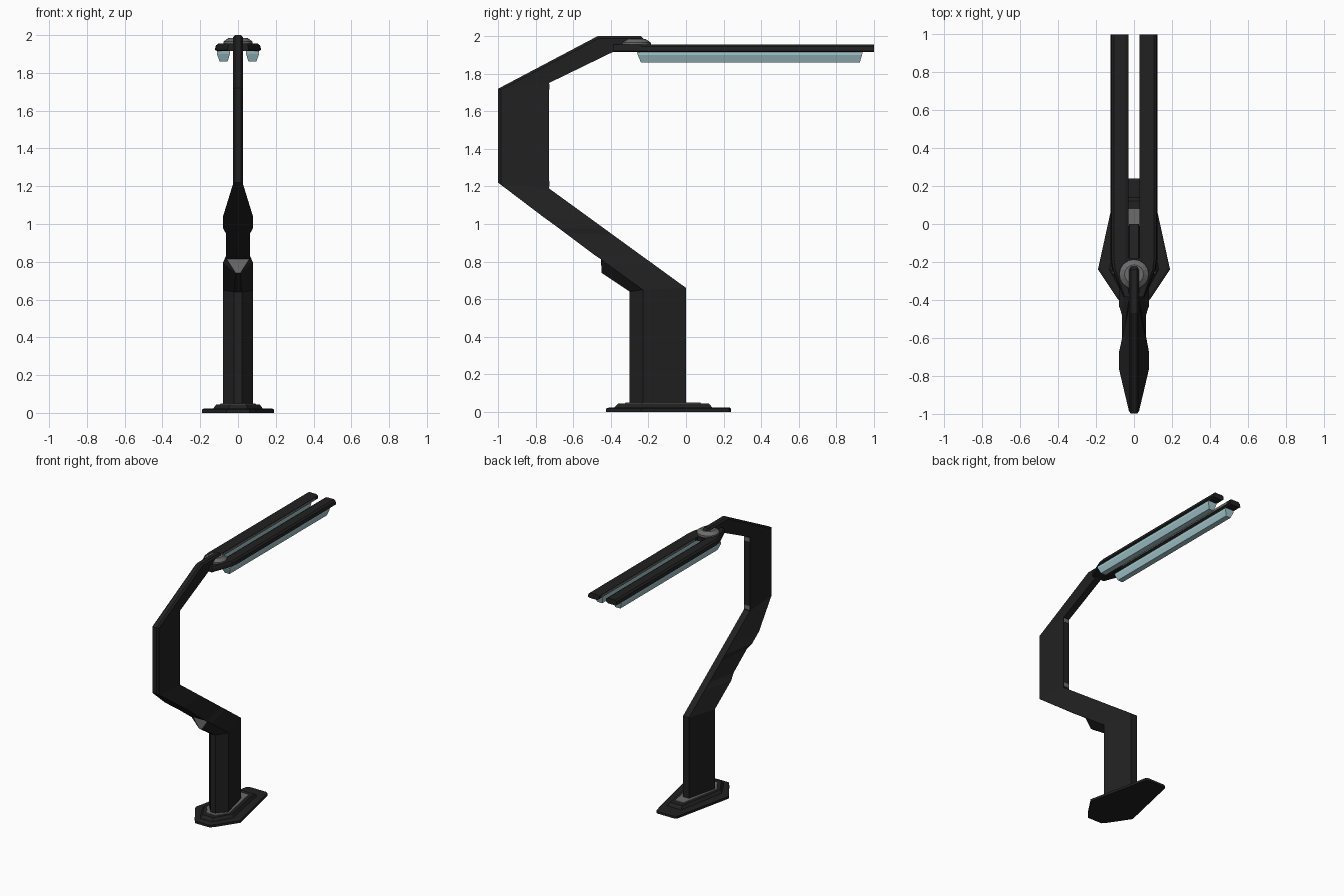
import bpy, bmesh, math

if "Cube" in bpy.data.objects:
    bpy.data.objects.remove(bpy.data.objects["Cube"])


def material(name, rgb):
    m = bpy.data.materials.new(name)
    m.diffuse_color = (*rgb, 1)
    m.use_nodes = True
    m.node_tree.nodes["Principled BSDF"].inputs["Base Color"].default_value = m.diffuse_color
    return m


BLACK = material("black metal", (0.015, 0.015, 0.015))
GREY = material("grey metal", (0.15, 0.15, 0.15))
GLASS = material("pale blue glass", (0.36, 0.56, 0.60))


def loft(name, rings, mats, pick=None):
    """Skin a list of equal-length point rings; pick(segment, side) gives the material slot."""
    bm = bmesh.new()
    vs = [[bm.verts.new(p) for p in r] for r in rings]
    n = len(rings[0])
    for i in range(len(vs) - 1):
        for j in range(n):
            k = (j + 1) % n
            f = bm.faces.new((vs[i][j], vs[i][k], vs[i + 1][k], vs[i + 1][j]))
            if pick:
                f.material_index = pick(i, j)
    bm.faces.new(vs[0][::-1])
    bm.faces.new(vs[-1])
    bmesh.ops.recalc_face_normals(bm, faces=bm.faces)
    me = bpy.data.meshes.new(name)
    bm.to_mesh(me)
    bm.free()
    for m in mats:
        me.materials.append(m)
    ob = bpy.data.objects.new(name, me)
    bpy.context.collection.objects.link(ob)
    return ob


def mirrored(half):
    """Close a right-hand outline with its mirror image across x = 0."""
    return half + [(-x, y) for x, y in reversed(half)]


def plate(name, levels, mat):
    """Stack symmetric outlines: levels are (z, half outline)."""
    return loft(name, [[(x, y, z) for x, y in mirrored(h)] for z, h in levels], [mat])


def box(name, x, y, z, mat):
    return loft(name, [[(x[0], y[0], c), (x[1], y[0], c), (x[1], y[1], c), (x[0], y[1], c)]
                       for c in z], [mat])


# Stepped base with grey inlay
outer = [(.07, .24), (.087, .23), (.19, -.24), (.09, -.39), (.06, -.425)]
inner = [(.06, .14), (.13, -.24), (.07, -.35), (.05, -.38)]
inset = [(.05, .12), (.115, -.24), (.06, -.335), (.045, -.36)]
plate("base_plate", [(0, outer), (.018, outer), (.024, [(x * .93, y * .96) for x, y in outer])], BLACK)
plate("base_step", [(.024, inner), (.045, inset)], BLACK)
plate("base_inlay", [(.045, [(.035, .08), (.095, -.235), (.04, -.325)]),
                     (.049, [(.033, .078), (.093, -.235), (.038, -.322)])], GREY)

# Stem: each section is back, crease and front (y, z), then the three half widths
stem = [
    ((0, .04), (-.23, .04), (-.30, .04), .025, .08, .02),
    ((0, .66), (-.23, .65), (-.30, .64), .025, .08, .02),
    ((-.19, .798), (-.43, .795), (-.45, .74), .025, .08, .012),
    ((-.21, .812), (-.452, .812), (-.45, .815), .025, .072, .06),
    ((-.24, .834), (-.48, .83), (-.482, .832), .025, .064, .06),
    ((-.39, .943), (-.64, .95), (-.642, .953), .025, .064, .06),
    ((-.43, .972), (-.68, .98), (-.684, .983), .025, .08, .07),
    ((-.50, 1.023), (-.76, 1.038), (-.764, 1.042), .025, .08, .07),
    ((-.73, 1.19), (-.985, 1.21), (-1, 1.22), .025, .027, .016),
    ((-.73, 1.75), (-.985, 1.715), (-1, 1.72), .025, .027, .016),
    ((-.38, 1.92), (-.465, 1.988), (-.47, 2.0), .025, .027, .016),
    ((-.25, 1.935), (-.245, 1.988), (-.24, 2.0), .025, .027, .016),
    ((-.20, 1.935), (-.20, 1.95), (-.20, 1.96), .025, .027, .016),
]
rings = []
for b, c, f, wb, wc, wf in stem:
    rings.append([(wb, *b), (wc, *c), (wf, *f), (-wf, *f), (-wc, *c), (-wb, *b)])
# the front facet of the bracket under the elbow is grey
loft("stem", rings, [BLACK, GREY], lambda i, j: int(i == 2 and j == 2))

# Grey end pieces on the inner edge of the upright
for z in (1.20, 1.715):
    box("upright_inner_trim", (-.022, .022), (-.735, -.726), (z, z + .03), GREY)

# Hub joining stem and lamp bars
hub = [[(r * math.cos(a * math.tau / 16), -.265 + r * math.sin(a * math.tau / 16), z)
        for a in range(16)] for z, r in ((1.945, .078), (1.965, .078), (1.985, .05))]
loft("hub", hub, [GREY])
box("hub_bridge", (-.04, .04), (-.36, -.18), (1.92, 1.95), BLACK)


def bar_ring(y, x0, x1, s):
    b = .15 * (x1 - x0)
    return [(s * x, y, z) for x, z in (
        (x0, 1.925), (x0 + b, 1.915), (x1 - b, 1.915), (x1, 1.922),
        (x1 - b * .4, 1.945), (x1 - b * 1.3, 1.955), (x0 + b, 1.955), (x0, 1.947))]


# Twin lamp bars with glass diffusers
for side, s in (("right", 1), ("left", -1)):
    loft(side + "_lamp_bar", [bar_ring(-.385, .02, .055, s), bar_ring(-.24, .03, .115, s),
                              bar_ring(-.19, .03, .123, s), bar_ring(1, .03, .123, s)], [BLACK])
    glass = [[(s * x, y, z) for x, y in ((x0, y0), (x1, y0), (x1, y1), (x0, y1))]
             for z, x0, x1, y0, y1 in ((1.916, .043, .112, -.26, .94),
                                       (1.90, .043, .112, -.257, .937),
                                       (1.86, .055, .097, -.24, .925))]
    loft(side + "_diffuser", glass, [GLASS])
    # grey strip along the inner edge of the bar
    box(side + "_inner_strip", sorted((s * .028, s * .031)), (-.15, .97), (1.928, 1.944), GREY)
